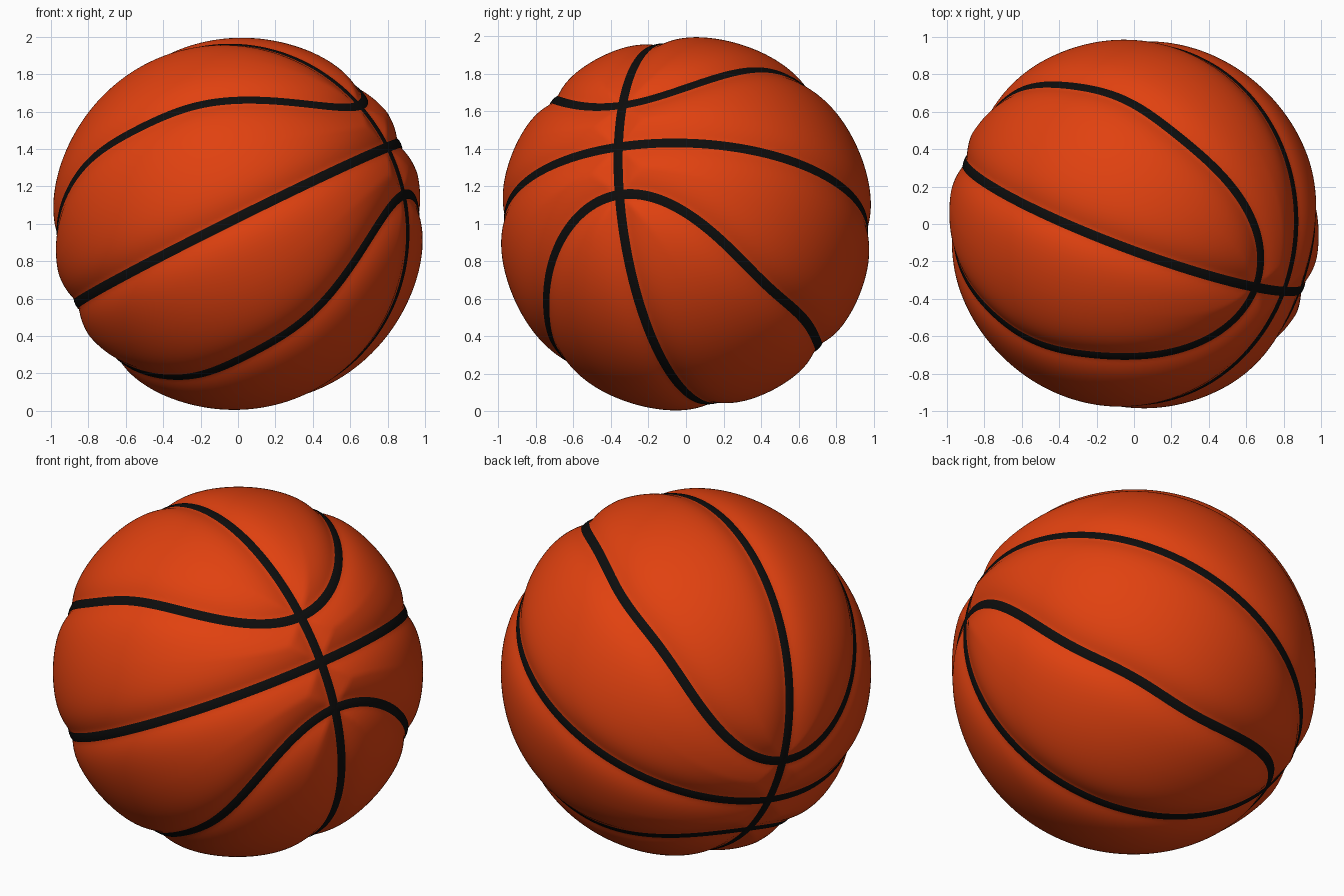
import bpy, bmesh, math
from mathutils import Vector, Matrix
from mathutils.kdtree import KDTree

cube = bpy.data.objects.get("Cube")
if cube:
    bpy.data.objects.remove(cube, do_unlink=True)

CENTER = Vector((0, 0, 1))
DEPTH, FALLOFF, HALF_WIDTH = 0.035, 0.085, 0.027
STEPS = 480

# Ball axes: panel crossing, side and pole
AXIS = Vector((0.82, -0.37, 0.42)).normalized()
POLE = Vector((-0.483, 0.03, 1))
POLE = (POLE - AXIS * POLE.dot(AXIS)).normalized()
SIDE = POLE.cross(AXIS)


def make_material(name, color, roughness):
    mat = bpy.data.materials.new(name)
    mat.use_nodes = True
    mat.diffuse_color = color
    bsdf = mat.node_tree.nodes["Principled BSDF"]
    bsdf.inputs["Base Color"].default_value = color
    bsdf.inputs["Roughness"].default_value = roughness
    return mat


def make_object(name, bm, mat):
    bmesh.ops.recalc_face_normals(bm, faces=bm.faces)
    for f in bm.faces:
        f.smooth = True
    mesh = bpy.data.meshes.new(name)
    bm.to_mesh(mesh)
    bm.free()
    mesh.materials.append(mat)
    obj = bpy.data.objects.new(name, mesh)
    obj.location = CENTER
    bpy.context.collection.objects.link(obj)
    return obj


# Seam paths as directions on the unit sphere
def on_ball(lon, lat):
    return (AXIS * math.cos(lon) + SIDE * math.sin(lon)) * math.cos(lat) + POLE * math.sin(lat)


def equator(t):
    return on_ball(t, 0)


def meridian(t):
    return AXIS * math.cos(t) + POLE * math.sin(t)


def curved(sign):
    def path(t):
        lat = 32.75 - 14 * math.cos(2 * t) - 2.75 * math.cos(4 * t)
        return on_ball(t, sign * math.radians(lat))
    return path


seams = {
    "equator_seam": equator,
    "meridian_seam": meridian,
    "upper_curved_seam": curved(1),
    "lower_curved_seam": curved(-1),
}
paths = {name: [fn(2 * math.pi * i / STEPS) for i in range(STEPS)]
         for name, fn in seams.items()}

orange = make_material("orange rubber", (0.75, 0.053, 0.005, 1), 0.6)
black = make_material("black seam", (0.004, 0.004, 0.004, 1), 0.7)

# Ball skin, sunk softly along every seam
points = [p for path in paths.values() for p in path]
tree = KDTree(len(points))
for i, p in enumerate(points):
    tree.insert(p, i)
tree.balance()

bm = bmesh.new()
bmesh.ops.create_icosphere(bm, subdivisions=7, radius=1)
for v in bm.verts:
    distance = tree.find(v.co)[2]
    slope = max(0, distance - 0.03) / FALLOFF
    v.co *= 1 - DEPTH * math.exp(-slope ** 1.2)
make_object("ball_skin", bm, orange)

# Seam strips, slightly crowned and lying in the grooves
for name, path in paths.items():
    bm = bmesh.new()
    rows = []
    for i, p in enumerate(path):
        tangent = path[(i + 1) % STEPS] - path[i - 1]
        across = p.cross(tangent).normalized()
        row = []
        for k in (-1, -0.5, 0, 0.5, 1):
            direction = (p + across * HALF_WIDTH * k).normalized()
            row.append(bm.verts.new(direction * (1 - DEPTH + 0.006 - 0.003 * k * k)))
        rows.append(row)
    for i in range(STEPS):
        a, b = rows[i], rows[(i + 1) % STEPS]
        for k in range(4):
            bm.faces.new((a[k], b[k], b[k + 1], a[k + 1]))
    # Keep the strip facing outward
    strip = make_object(name, bm, black)
    face = strip.data.polygons[0]
    if face.normal.dot(face.center) < 0:
        strip.data.flip_normals()
